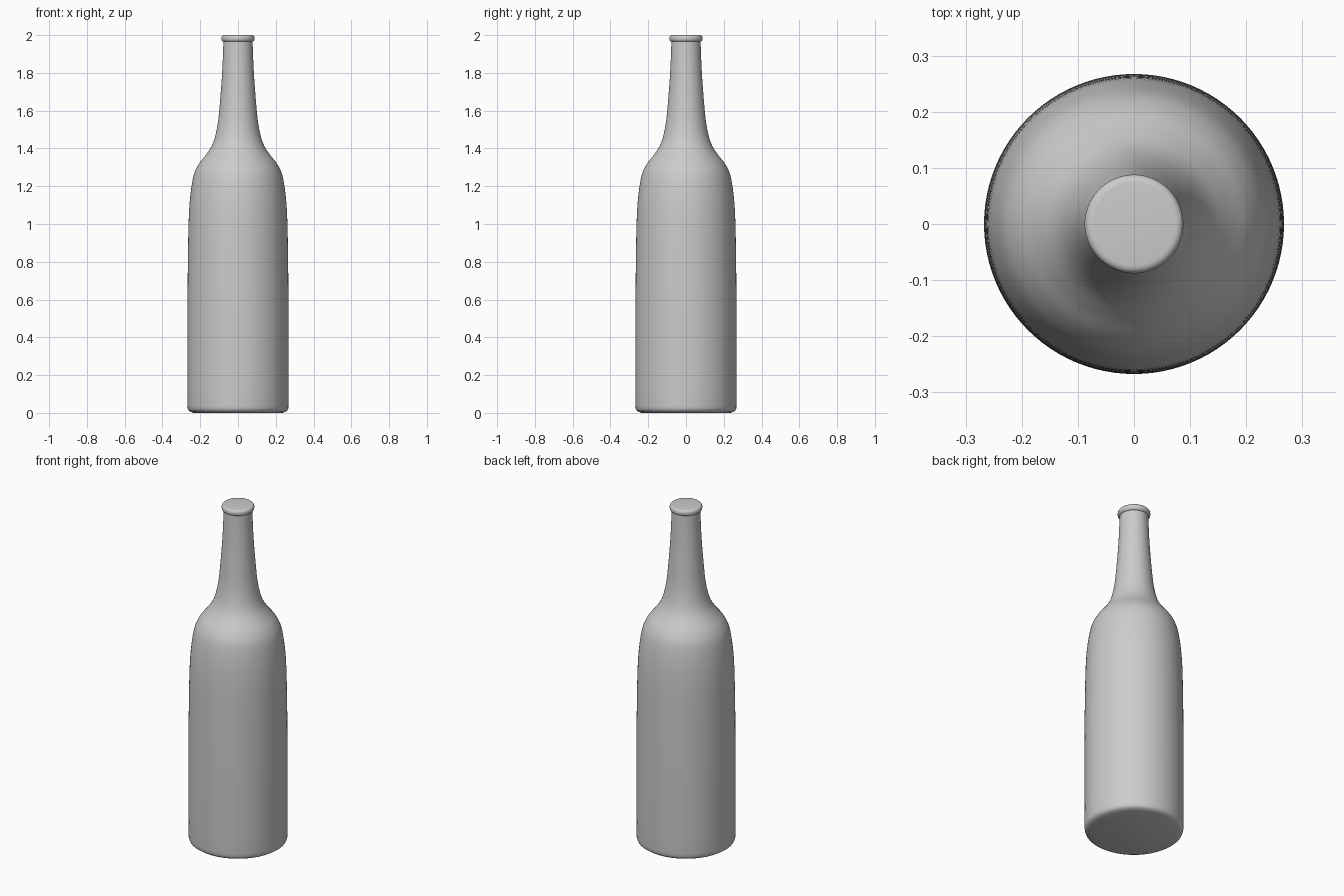
import bpy, bmesh, math
from mathutils import Vector

if "Cube" in bpy.data.objects:
    bpy.data.objects.remove(bpy.data.objects["Cube"])

SEGMENTS = 96


def smooth_path(pts, steps=5):
    """Catmull-Rom interpolation through (radius, height) points."""
    p = [Vector(q) for q in [pts[0]] + pts + [pts[-1]]]
    out = []
    for a, b, c, d in zip(p, p[1:], p[2:], p[3:]):
        # centripetal-style tangents scaled by the local segment length
        length = (c - b).length
        m1 = (c - a) / max((c - b).length + (b - a).length, 1e-6) * length
        m2 = (d - b) / max((d - c).length + (c - b).length, 1e-6) * length
        for i in range(steps):
            t = i / steps
            out.append(b * (2*t**3 - 3*t**2 + 1) + m1 * (t**3 - 2*t**2 + t)
                       + c * (3*t**2 - 2*t**3) + m2 * (t**3 - t**2))
    return out + [p[-1]]


def lathe(name, profile):
    """Revolve a profile about z and close both ends."""
    bm = bmesh.new()
    rings = []
    for r, z in profile:
        rings.append([bm.verts.new((r * math.cos(2 * math.pi * i / SEGMENTS),
                                    r * math.sin(2 * math.pi * i / SEGMENTS), z))
                      for i in range(SEGMENTS)])
    for lo, hi in zip(rings, rings[1:]):
        for i in range(SEGMENTS):
            j = (i + 1) % SEGMENTS
            bm.faces.new((lo[i], lo[j], hi[j], hi[i]))
    bm.faces.new(rings[0][::-1])
    bm.faces.new(rings[-1])
    mesh = bpy.data.meshes.new(name)
    bm.to_mesh(mesh)
    bm.free()
    ob = bpy.data.objects.new(name, mesh)
    bpy.context.collection.objects.link(ob)
    bpy.context.view_layer.objects.active = ob
    ob.select_set(True)
    bpy.ops.object.shade_smooth_by_angle(angle=math.radians(40))
    ob.select_set(False)


# Base edge
base = [(0.235, 0.0), (0.252, 0.006), (0.262, 0.013), (0.266, 0.024)]

# Body, shoulder and neck
side = smooth_path([(0.267, 0.04), (0.267, 0.6), (0.263, 0.95), (0.257, 1.1),
                    (0.246, 1.2), (0.231, 1.27), (0.206, 1.32), (0.171, 1.365),
                    (0.141, 1.41), (0.122, 1.46), (0.106, 1.54), (0.095, 1.65),
                    (0.084, 1.8), (0.077, 1.965)])

# Rounded lip and closed mouth
lip = [(0.083, 1.968), (0.087, 1.973), (0.088, 1.98), (0.088, 1.987),
       (0.086, 1.994), (0.081, 1.999), (0.074, 2.0)]

lathe("bottle", base + [tuple(p) for p in side] + lip)
